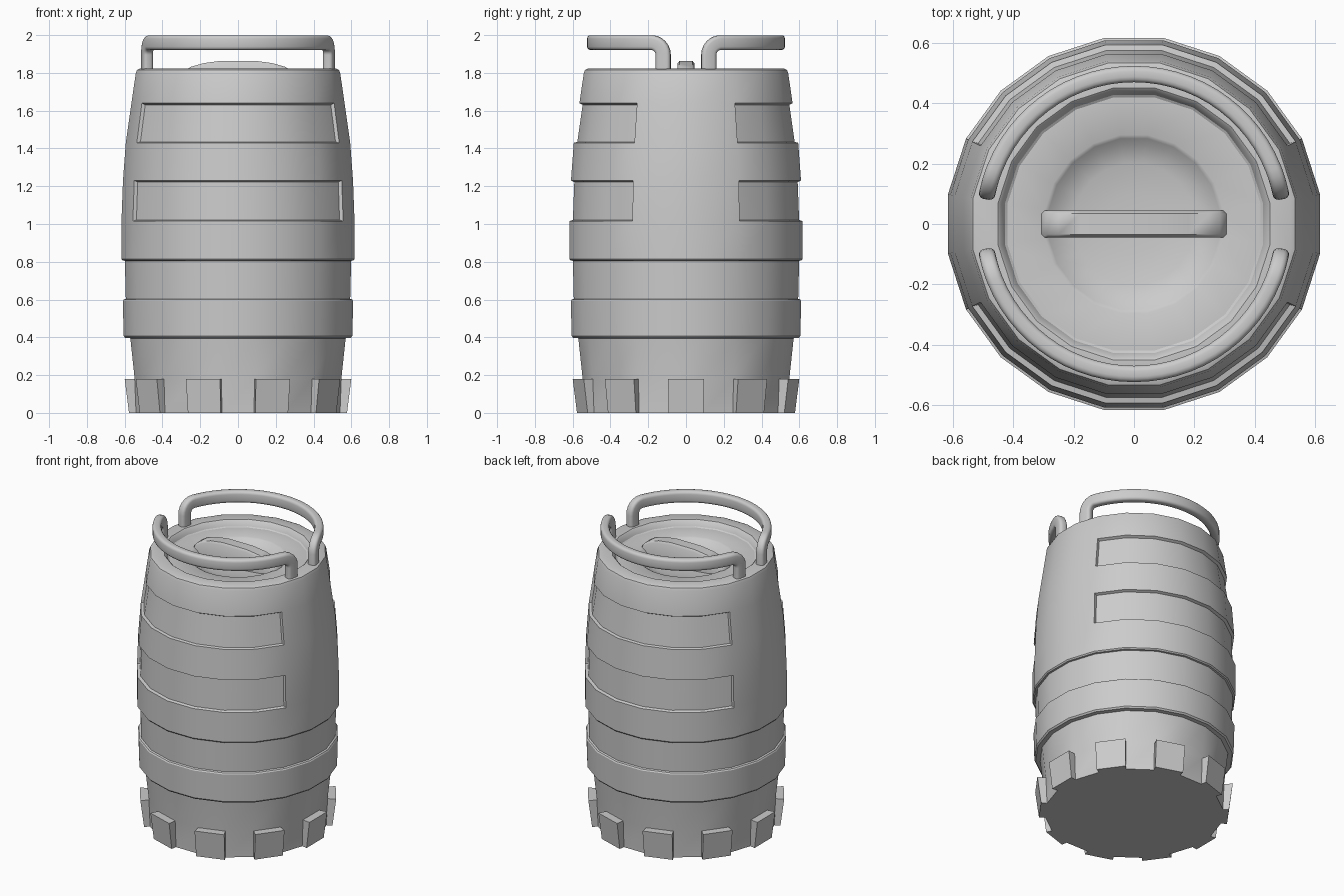
import bpy, bmesh
from math import sin, cos, pi, radians

if "Cube" in bpy.data.objects:
    bpy.data.objects.remove(bpy.data.objects["Cube"])

N = 20
K = 1 / cos(pi / N)          # flat-to-corner radius factor


def finish(name, bm, angle=32):
    bmesh.ops.recalc_face_normals(bm, faces=bm.faces)
    me = bpy.data.meshes.new(name)
    bm.to_mesh(me)
    bm.free()
    ob = bpy.data.objects.new(name, me)
    bpy.context.collection.objects.link(ob)
    bpy.context.view_layer.objects.active = ob
    ob.select_set(True)
    bpy.ops.object.shade_smooth_by_angle(angle=radians(angle))
    ob.select_set(False)
    return ob


def lathe(bm, profile):
    """Revolve (radius, z) points; zero radius closes to a pole. Returns rows of faces."""
    rings = []
    for r, z in profile:
        if r == 0:
            rings.append([bm.verts.new((0, 0, z))] * N)
        else:
            rings.append([bm.verts.new((r * K * cos((j - .5) * 2 * pi / N),
                                        r * K * sin((j - .5) * 2 * pi / N), z)) for j in range(N)])
    rows = []
    for a, b in zip(rings, rings[1:]):
        row = []
        for j in range(N):
            k = (j + 1) % N
            quad = list(dict.fromkeys((a[j], a[k], b[k], b[j])))
            row.append(bm.faces.new(quad))
        rows.append(row)
    return rows


# Barrel body: ribs, rim, recessed lid and bowl in one profile
profile = [(0, 0), (.54, 0), (.547, .18), (.57, .395),
           (.597, .397), (.605, .407), (.61, .592), (.605, .6), (.594, .604),
           (.599, .805), (.61, .807), (.617, .815), (.617, 1.015), (.609, 1.23),
           (.594, 1.43), (.564, 1.64), (.541, 1.80), (.534, 1.816), (.52, 1.822),
           (.45, 1.822), (.442, 1.816), (.428, 1.785), (.42, 1.78),
           (.295, 1.78), (.283, 1.773), (.262, 1.752), (.2, 1.735), (.1, 1.725), (0, 1.722)]
bm = bmesh.new()
rows = lathe(bm, profile)
bmesh.ops.recalc_face_normals(bm, faces=bm.faces)

# Inset panels on the front and back of the two upper grooves
panel_columns = (range(2, 9), range(12, 19))
zs = [p[1] for p in profile]
for z in (1.015, 1.43):
    row = rows[zs.index(z)]
    for cols in panel_columns:
        bmesh.ops.inset_region(bm, faces=[row[j] for j in cols], thickness=.007,
                               depth=-.018, use_even_offset=True, use_boundary=True)

# Base teeth on every second side
teeth = [rows[1][j] for j in range(0, N, 2)]
for f in bmesh.ops.extrude_discrete_faces(bm, faces=teeth)['faces']:
    for v in f.verts:
        s = (.577 / .54) if v.co.z < .05 else (.6 / .547)
        v.co.x *= s
        v.co.y *= s
finish("barrel_body", bm)

# Arched grip bar across the lid bowl
bm = bmesh.new()
arch = [(-.31, 1.775), (-.285, 1.81), (-.25, 1.832), (-.18, 1.852), (-.09, 1.864)]
arch += [(-x, z) for x, z in reversed(arch)]
section = []
for x, z in arch:
    pts = [(-.045, 1.715), (-.045, z - .014), (-.034, z), (.034, z), (.045, z - .014), (.045, 1.715)]
    section.append([bm.verts.new((x, y, h)) for y, h in pts])
for a, b in zip(section, section[1:]):
    for i in range(6):
        bm.faces.new((a[i], a[(i + 1) % 6], b[(i + 1) % 6], b[i]))
bm.faces.new(section[0])
bm.faces.new(section[-1])
finish("lid_grip", bm, 50)

# Curved carry handles: path laid out flat as (arc length, z, tilt), then wrapped round the rim
R, TOP, BEND = .497, 1.96, .065
S0, LENGTH = .121, pi * .497
half = [(S0, 1.80, 0)]
for i in range(7):
    t = i / 6 * pi / 2
    half.append((S0 + BEND * (1 - cos(t)), TOP - BEND + BEND * sin(t), t))
start = S0 + BEND
span = LENGTH - 2 * start
path = half + [(start + span * i / 26, TOP, pi / 2) for i in range(1, 26)]
path += [(LENGTH - s, z, pi - t) for s, z, t in reversed(half)]

outline = []                 # rounded rectangle: radial half .027, height half .039
for q in range(4):
    cx = (1, -1, -1, 1)[q] * .009
    cy = (1, 1, -1, -1)[q] * .021
    for i in range(4):
        a = (q + i / 3) * pi / 2
        outline.append((cx + .018 * cos(a), cy + .018 * sin(a)))


def handle(name, turn):
    bm = bmesh.new()
    loops = []
    for s, z, t in path:
        loop = []
        for u, v in outline:
            th = (s - v * cos(t)) / R + turn
            loop.append(bm.verts.new(((R + u) * cos(th), (R + u) * sin(th), z + v * sin(t))))
        loops.append(loop)
    n = len(outline)
    for a, b in zip(loops, loops[1:]):
        for i in range(n):
            bm.faces.new((a[i], a[(i + 1) % n], b[(i + 1) % n], b[i]))
    bm.faces.new(loops[0])
    bm.faces.new(loops[-1])
    finish(name, bm, 45)


handle("back_handle", 0)
handle("front_handle", pi)
